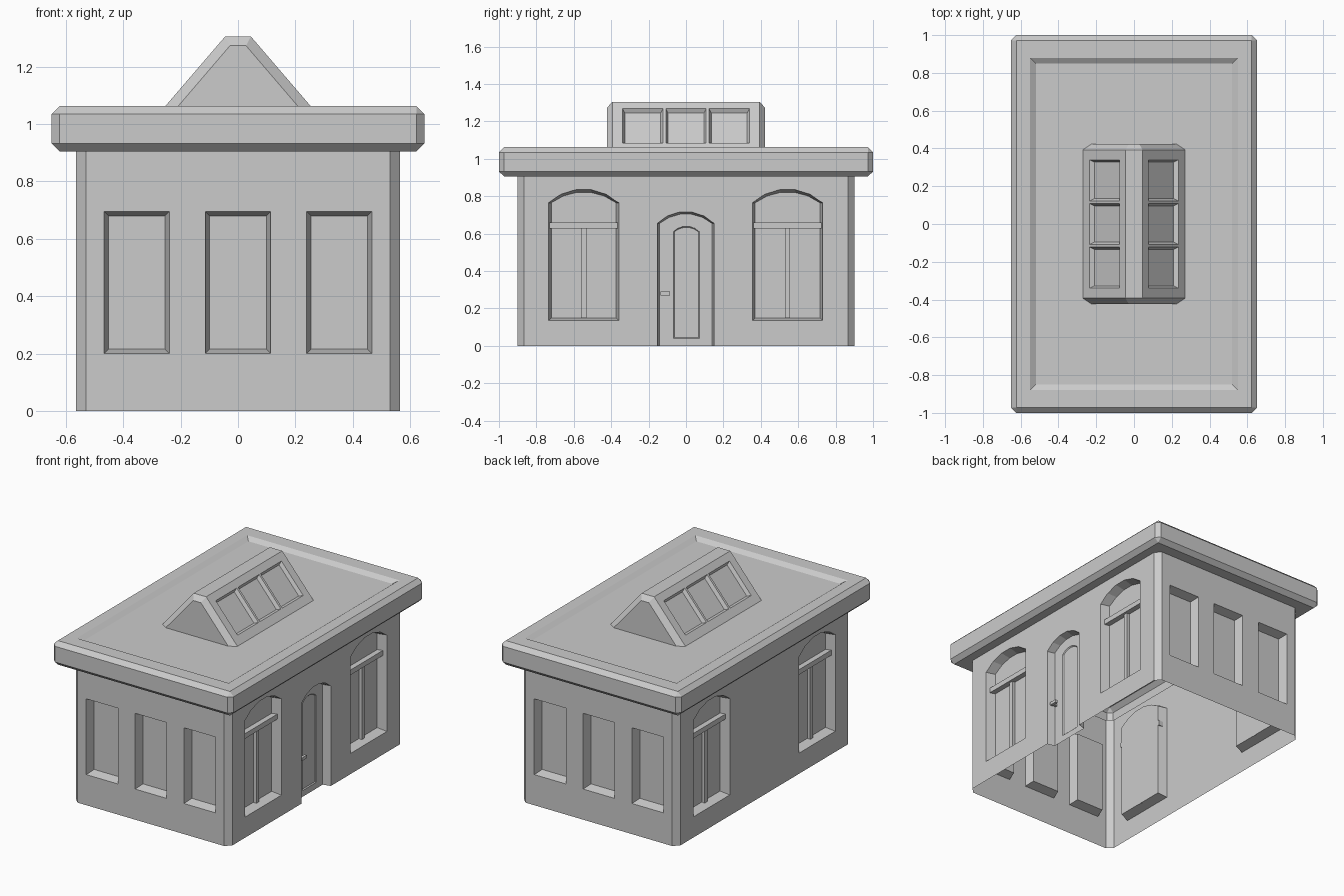
import bpy, bmesh, math
from mathutils import Vector

if "Cube" in bpy.data.objects:
    bpy.data.objects.remove(bpy.data.objects["Cube"])


def make(name, bm):
    bmesh.ops.remove_doubles(bm, verts=bm.verts, dist=1e-5)
    bmesh.ops.recalc_face_normals(bm, faces=bm.faces)
    me = bpy.data.meshes.new(name)
    bm.to_mesh(me)
    bm.free()
    ob = bpy.data.objects.new(name, me)
    bpy.context.collection.objects.link(ob)
    return ob


def loft(name, rings):
    """Closed skin through rings of equal point count, capped at both ends."""
    bm = bmesh.new()
    vs = [[bm.verts.new(p) for p in r] for r in rings]
    n = len(vs[0])
    for a, b in zip(vs, vs[1:]):
        for i in range(n):
            j = (i + 1) % n
            bm.faces.new((a[i], a[j], b[j], b[i]))
    bm.faces.new(vs[0])
    bm.faces.new(vs[-1])
    return make(name, bm)


def octagon(x, y, z, c):
    """Rectangle ring with corners chamfered by c."""
    c = max(c, 1e-6)
    return [(x, y - c, z), (x - c, y, z), (c - x, y, z), (-x, y - c, z),
            (-x, c - y, z), (c - x, -y, z), (x - c, -y, z), (x, c - y, z)]


def opening(c, w, z0, spring, top):
    """Window or door outline: half width w, optional five-sided arch."""
    pts = [(c - w, z0), (c + w, z0)]
    s = top - spring
    if s < 1e-4:
        return pts + [(c + w, top), (c - w, top)]
    r = (w * w + s * s) / (2 * s)
    t = math.asin(w / r)
    for i in range(6):
        a = t * (1 - 2 * i / 5)
        pts.append((c + r * math.sin(a), top - r + r * math.cos(a)))
    return pts


class Wall:
    """Local frame: u along the wall, v up it, n outward."""
    def __init__(self, o, u, v, n):
        self.o, self.u, self.v, self.n = map(Vector, (o, u, v, n))

    def at(self, u, v, n):
        return self.o + self.u * u + self.v * v + self.n * n

    def box(self, name, u0, u1, v0, v1, n0, n1):
        q = [(u0, v0), (u1, v0), (u1, v1), (u0, v1)]
        return loft(name, [[self.at(u, v, n) for u, v in q] for n in (n0, n1)])

    def recess(self, target, c, w, z0, spring, top, depth, inset, start=0.0):
        """Cut a tapered recess into the target."""
        outer = opening(c, w, z0, spring, top)
        inner = opening(c, w - inset, z0 + inset, spring if spring < top else top - inset, top - inset)
        rings = []
        for k in (-0.3, 1.0):
            rings.append([self.at(a + (e - a) * k, b + (f - b) * k, start - depth * k)
                          for (a, b), (e, f) in zip(outer, inner)])
        cutter = loft("cutter", rings)
        cutter.hide_render = True
        m = target.modifiers.new("cut", 'BOOLEAN')
        m.operation, m.solver, m.object = 'DIFFERENCE', 'EXACT', cutter
        bpy.context.view_layer.objects.active = target
        bpy.ops.object.modifier_apply(modifier=m.name)
        bpy.data.objects.remove(cutter)


def open_bottom(ob, z):
    bm = bmesh.new()
    bm.from_mesh(ob.data)
    low = [f for f in bm.faces if all(abs(v.co.z - z) < 1e-4 for v in f.verts)]
    bmesh.ops.delete(bm, geom=low, context='FACES')
    bm.to_mesh(ob.data)
    bm.free()


# walls and overhanging flat roof with a sunken deck, one skin
house = loft("house_shell", [octagon(*r) for r in (
    (0.565, 0.90, 0.0, 0.035), (0.565, 0.90, 0.905, 0.035),
    (0.622, 0.972, 0.905, 0), (0.65, 1.0, 0.932, 0.027),
    (0.65, 1.0, 1.035, 0.027), (0.622, 0.972, 1.062, 0),
    (0.55, 0.88, 1.062, 0), (0.52, 0.85, 1.042, 0))])

# rectangular windows, front and back
D = 0.06
for s in (-1, 1):
    wall = Wall((0, s * 0.90, 0), (1, 0, 0), (0, 0, 1), (0, s, 0))
    for c in (-0.353, 0, 0.353):
        wall.recess(house, c, 0.114, 0.20, 0.695, 0.695, D, 0.015)

# arched windows with transom bar and mullion, both sides
for s in (-1, 1):
    wall = Wall((s * 0.565, 0, 0), (0, 1, 0), (0, 0, 1), (s, 0, 0))
    for c in (-0.547, 0.543):
        wall.recess(house, c, 0.188, 0.135, 0.765, 0.838, D, 0.015)
        wall.box("window_transom", c - 0.182, c + 0.182, 0.627, 0.66, -D, -0.025)
        wall.box("window_mullion", c - 0.014, c + 0.014, 0.148, 0.627, -D, -0.04)

# arched door with inset panel on the right side
side = Wall((0.565, 0, 0), (0, 1, 0), (0, 0, 1), (1, 0, 0))
side.recess(house, -0.001, 0.152, -0.1, 0.655, 0.718, 0.05, 0.012)
side.recess(house, 0.002, 0.07, 0.04, 0.61, 0.64, 0.006, 0.006, start=-0.05)
open_bottom(house, 0.0)

# door handle
side.box("handle_stem", -0.133, -0.118, 0.272, 0.288, -0.052, -0.02)
side.box("handle_lever", -0.135, -0.085, 0.27, 0.29, -0.025, -0.008)

# roof skylight: ridge with bevelled ends
Z = 1.042
outer = [(-0.271, Z), (0.271, Z), (0.045, 1.305), (-0.045, 1.305)]
inner = [(-0.226, Z), (0.226, Z), (0.028, 1.273), (-0.028, 1.273)]
skylight = loft("skylight", [[(x, y, z) for x, z in p] for p, y in (
    (inner, -0.423), (outer, -0.393), (outer, 0.393), (inner, 0.423))])

# three panes on each slope
slope = Vector((-0.226, 0, 1.305 - Z)).normalized()
for s in (-1, 1):
    v = Vector((s * slope.x, 0, slope.z))
    pane = Wall((s * 0.271, 0, Z), (0, 1, 0), v, (s * slope.z, 0, -slope.x))
    for c in (-0.231, 0, 0.231):
        pane.recess(skylight, c, 0.108, 0.056, 0.298, 0.298, 0.022, 0.012)
open_bottom(skylight, Z)
